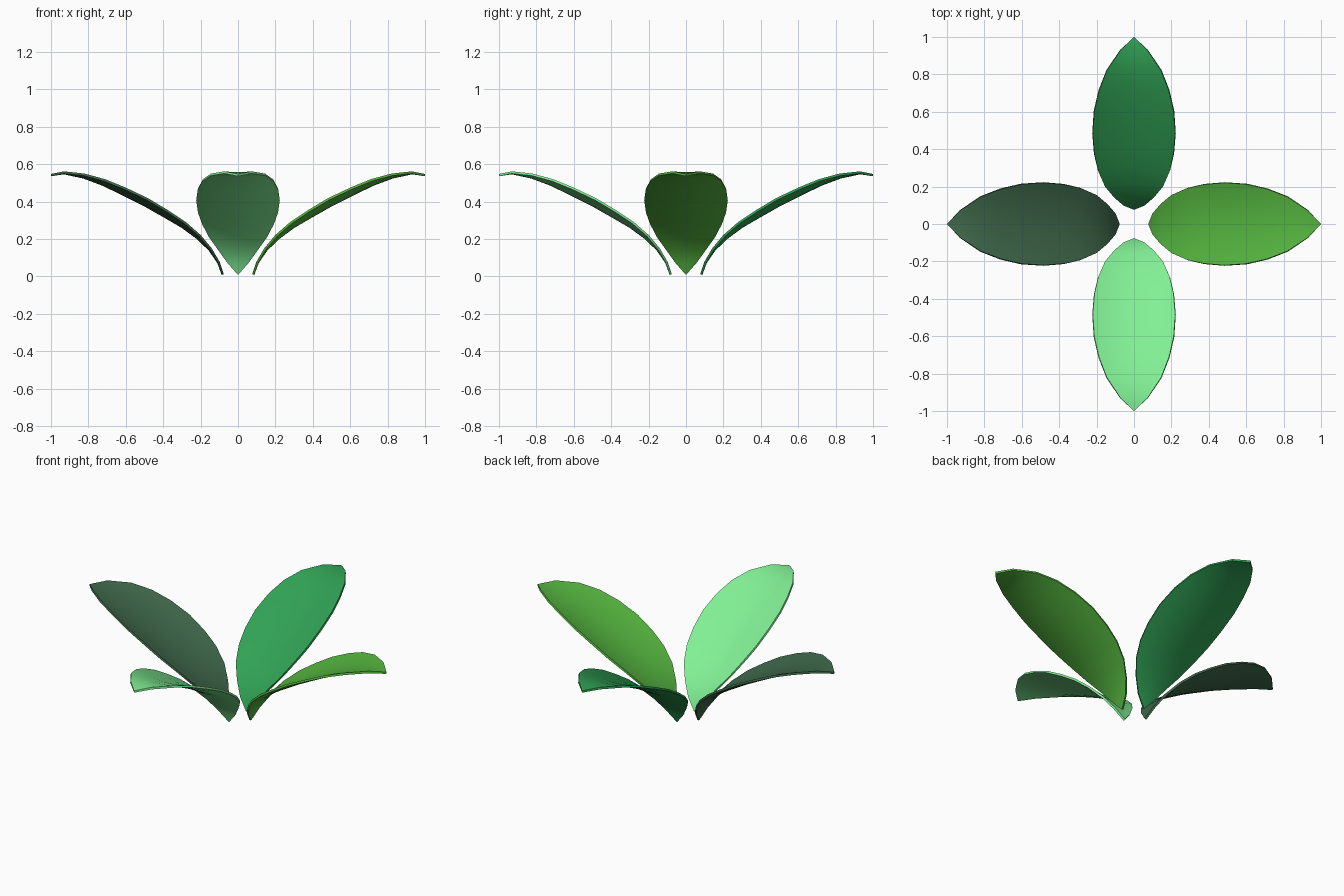
import bpy, bmesh, math
from mathutils import Vector

if "Cube" in bpy.data.objects:
    bpy.data.objects.remove(bpy.data.objects["Cube"])

# Leaf rim: (distance from centre, half width, height)
RIM = [(0.076, 0, 0.012), (0.098, 0.055, 0.078), (0.14, 0.105, 0.15),
       (0.20, 0.155, 0.222), (0.28, 0.19, 0.292), (0.37, 0.211, 0.352),
       (0.48, 0.22, 0.418), (0.60, 0.212, 0.475), (0.71, 0.187, 0.52),
       (0.82, 0.145, 0.55), (0.93, 0.072, 0.562), (1.0, 0, 0.548)]
COLS = 10
CUP = 0.036


def leaf(name, angle, color):
    bm = bmesh.new()
    rows = []
    for i, (r, w, z) in enumerate(RIM):
        a, b = RIM[max(i - 1, 0)], RIM[min(i + 1, len(RIM) - 1)]
        t = Vector((b[0] - a[0], 0, b[2] - a[2])).normalized()
        n = Vector((-t.z, 0, t.x))
        row = []
        for j in range(COLS + 1):
            u = 2 * j / COLS - 1
            sag = CUP * (w / 0.22) ** 2 * (1 - u * u)
            row.append(bm.verts.new(Vector((r, u * w, z)) - n * sag))
        rows.append(row)
    for p, q in zip(rows, rows[1:]):
        for j in range(COLS):
            bm.faces.new((p[j], q[j], q[j + 1], p[j + 1]))
    bmesh.ops.remove_doubles(bm, verts=bm.verts, dist=1e-5)
    me = bpy.data.meshes.new(name)
    bm.to_mesh(me)
    bm.free()
    ob = bpy.data.objects.new(name, me)
    bpy.context.collection.objects.link(ob)
    ob.rotation_euler.z = math.radians(angle)
    # Thin blade
    mod = ob.modifiers.new("thickness", 'SOLIDIFY')
    mod.thickness = 0.012
    mod.offset = -1
    mat = bpy.data.materials.new(name + "_green")
    mat.diffuse_color = (*color, 1)
    mat.use_nodes = True
    mat.node_tree.nodes["Principled BSDF"].inputs["Base Color"].default_value = mat.diffuse_color
    me.materials.append(mat)
    bpy.context.view_layer.objects.active = ob
    ob.select_set(True)
    bpy.ops.object.modifier_apply(modifier=mod.name)
    bpy.ops.object.shade_smooth_by_angle(angle=math.radians(40))
    ob.select_set(False)


# Four leaves around the centre
leaf("right_leaf", 0, (0.09, 0.46, 0.05))
leaf("back_leaf", 90, (0.03, 0.36, 0.09))
leaf("left_leaf", 180, (0.05, 0.14, 0.07))
leaf("front_leaf", 270, (0.22, 0.87, 0.30))
